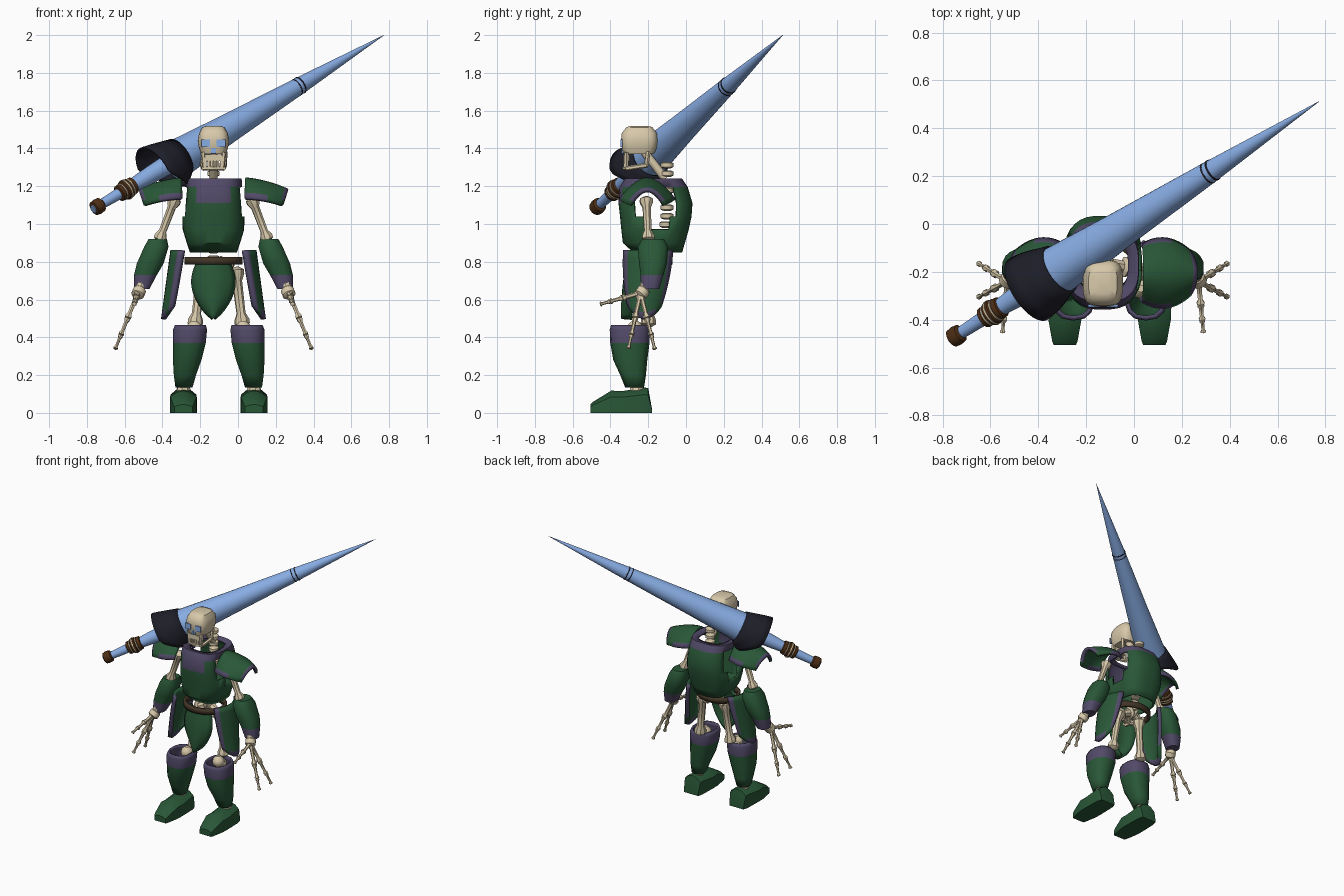
import bpy, bmesh, math
from mathutils import Vector as V

if "Cube" in bpy.data.objects:
    bpy.data.objects.remove(bpy.data.objects["Cube"])


def material(name, *rgb):
    m = bpy.data.materials.new(name)
    m.use_nodes = True
    m.diffuse_color = (*rgb, 1)
    m.node_tree.nodes["Principled BSDF"].inputs["Base Color"].default_value = (*rgb, 1)
    return m


GREEN = material("armour green", .022, .095, .038)
PURPLE = material("trim purple", .085, .068, .14)
BONE = material("bone", .68, .58, .4)
BLUE = material("lance blue", .25, .42, .78)
BLACK = material("guard black", .013, .013, .022)
BROWN = material("grip brown", .075, .028, .008)
LEATHER = material("belt leather", .055, .036, .02)
MID = -.13    # the upper body's plane of symmetry
HIPS = -.102  # the legs' plane of symmetry


def skin(bm, rings, cap=True, closed=True):
    """Bridge a list of vertex rings."""
    vs = [[bm.verts.new(p) for p in r] for r in rings]
    n = len(vs[0])
    for a, b in zip(vs, vs[1:]):
        for i in range(n if closed else n - 1):
            j = (i + 1) % n
            bm.faces.new((a[i], a[j], b[j], b[i]))
    if cap:
        bm.faces.new(vs[0])
        bm.faces.new(vs[-1])


def oval(x, y, z, rx, ry, n=16, power=2):
    def c(v):
        return math.copysign(abs(v) ** (2 / power), v)
    ang = [math.tau * (i + .5) / n for i in range(n)]
    return [V((x + rx * c(math.cos(a)), y + ry * c(math.sin(a)), z)) for a in ang]


def rod(bm, a, b, profile, n=10):
    """Lathe (t, radius) pairs along the line a to b."""
    a, b = V(a), V(b)
    q = (b - a).to_track_quat('Z', 'Y')
    skin(bm, [[a.lerp(b, t) + q @ p for p in oval(0, 0, 0, r, r, n)] for t, r in profile])


def bone(bm, a, b, r, n=8):
    rod(bm, a, b, [(-.06, r * .7), (0, r * 1.6), (.08, r * 1.6), (.2, r),
                   (.8, r * .9), (.92, r * 1.5), (1, r * 1.5), (1.05, r * .7)], n)


def box(bm, center, size):
    made = bmesh.ops.create_cube(bm, size=1)["verts"]
    for v in made:
        v.co = V(center) + V(s * c for s, c in zip(size, v.co))


def grid(bm, f, nu, nv):
    skin(bm, [[V(f(2 * i / nu - 1, j / nv)) for i in range(nu + 1)] for j in range(nv + 1)],
         cap=False, closed=False)


def finish(name, bm, mats, rule=None, mirror=False, thick=0, offset=-1, x=MID, angle=40):
    bmesh.ops.recalc_face_normals(bm, faces=bm.faces)
    if rule:
        for f in bm.faces:
            f.material_index = rule(f.calc_center_median())
    me = bpy.data.meshes.new(name)
    bm.to_mesh(me)
    bm.free()
    ob = bpy.data.objects.new(name, me)
    bpy.context.collection.objects.link(ob)
    ob.location.x = x
    for m in mats:
        me.materials.append(m)
    bpy.ops.object.select_all(action='DESELECT')
    ob.select_set(True)
    bpy.context.view_layer.objects.active = ob
    bpy.ops.object.shade_smooth_by_angle(angle=math.radians(angle))
    if thick:
        s = ob.modifiers.new("thickness", 'SOLIDIFY')
        s.thickness, s.offset = thick, offset
    if mirror:
        ob.modifiers.new("mirror", 'MIRROR')


# Skull
bm = bmesh.new()
skin(bm, [oval(0, y, z, rx, ry, 20, 3.4) for z, y, rx, ry in [
    (1.37, -.25, .066, .08), (1.40, -.248, .077, .092), (1.44, -.247, .084, .098),
    (1.48, -.247, .077, .094), (1.512, -.247, .06, .07), (1.52, -.247, .035, .045)]])
box(bm, (0, -.315, 1.35), (.09, .03, .035))
finish("skull", bm, [BONE])

bm = bmesh.new()
jaw = [(.062, -.2, 1.38), (.058, -.21, 1.31), (.052, -.31, 1.295), (0, -.325, 1.295)]
for a, b in zip(jaw, jaw[1:]):
    rod(bm, a, b, [(-.05, .013), (1.05, .013)], 6)
rod(bm, (.055, -.315, 1.38), (.048, -.315, 1.3), [(0, .014), (1, .011)], 6)
for i in range(3):
    box(bm, (.009 + .016 * i, -.325, 1.318), (.011, .012, .03))
finish("jaw", bm, [BONE], mirror=True)

bm = bmesh.new()
box(bm, (.04, -.342, 1.428), (.046, .009, .04))
box(bm, (.007, -.336, 1.388), (.013, .009, .03))
finish("eye_sockets", bm, [BLUE], mirror=True)

# Spine and pelvis
bm = bmesh.new()
for i in range(12):
    z = .8 + .045 * i
    y = -.1 - .07 * max(0, (1 - z) / .2)
    rod(bm, (0, y, z), (0, y, z + .034), [(0, .02), (.2, .034), (.8, .034), (1, .02)])
rod(bm, (0, -.11, 1.24), (0, -.22, 1.38), [(0, .022), (1, .022)])
finish("spine", bm, [BONE])

bm = bmesh.new()
bone(bm, (.01, -.17, .79), (.085, -.18, .755), .03)
bone(bm, (.0, -.22, .74), (.075, -.19, .74), .022)
finish("pelvis", bm, [BONE], mirror=True, x=-.12)

# Chest armour with open armholes and a purple collar
bm = bmesh.new()
skin(bm, [oval(0, (f + b) / 2, z, w, (b - f) / 2, 32, 2.8) for z, f, b, w in [
    (.85, -.28, -.02, .125), (.9, -.335, -.005, .142), (.97, -.343, .015, .163),
    (1.04, -.35, .03, .165), (1.11, -.358, .035, .16), (1.195, -.352, .01, .152),
    (1.24, -.325, -.02, .15), (1.235, -.285, -.06, .105)]], cap=False)
holes = [f for f in bm.faces if .97 < (c := f.calc_center_median()).z < 1.18
         and abs(c.x) > .12 and abs(c.y + .155) < (.06 if c.z < 1.04 else .11)]
bmesh.ops.delete(bm, geom=holes, context='FACES')
finish("chest_armour", bm, [GREEN, PURPLE], thick=.015, rule=lambda c: int(
    c.z > 1.195 or (c.z > 1.11 and abs(c.x) < .085 and c.y < -.2)))

# Shoulder plates: arches that fall away to the front, back and outside
bm = bmesh.new()
grid(bm, lambda u, v: (.168 + .225 * v - .03 * v * u * u,
                       -.205 + u * (.118 + .12 * v - .15 * v * v),
                       1.237 - .06 * v * v - .02 * v * (1 - v) - (.105 - .025 * v) * u * u), 14, 12)
finish("shoulder_plate", bm, [GREEN, PURPLE], mirror=True, thick=.02, offset=0, rule=lambda c: int(
    c.x > .365 or abs(c.y + .205) > .9 * (
        .118 + .12 * (c.x - .168) / .225 - .15 * ((c.x - .168) / .225) ** 2)))

# Arms
bm = bmesh.new()
bone(bm, (.205, -.21, 1.13), (.285, -.2, .92), .023)
bone(bm, (.3, -.18, .9), (.39, -.22, .66), .018)
finish("arm_bone", bm, [BONE], mirror=True)

bm = bmesh.new()
skin(bm, [oval(x, y, z, rx, ry, 12, 2.5) for z, x, y, rx, ry in [
    (.92, .295, -.175, .05, .06), (.88, .302, -.175, .066, .083), (.79, .335, -.175, .073, .075),
    (.73, .36, -.18, .062, .062), (.655, .38, -.19, .042, .05)]])
finish("forearm_armour", bm, [GREEN, PURPLE], mirror=True, rule=lambda c: int(c.z < .73))

# Hands: a palm with a thumb and two long fingers
bm = bmesh.new()
rod(bm, (.385, -.21, .665), (.405, -.25, .615), [(0, .018), (.3, .036), (.8, .036), (1, .018)])
for tip in [(.42, -.455, .575), (.52, -.305, .34), (.52, -.165, .335)]:
    a, b = V((.4, -.24, .635)), V(tip)
    for i, (s, e) in enumerate([(.05, .44), (.46, .74), (.76, .99)]):
        bone(bm, a.lerp(b, s), a.lerp(b, e), .0125 - .002 * i, 6)
finish("hand", bm, [BONE], mirror=True)

# Belt, hip plates and front skirt
bm = bmesh.new()
skin(bm, [oval(0, -.2, z, .155, .13, 24) for z in (.785, .825)], cap=False)
finish("belt", bm, [LEATHER], thick=.02)

bm = bmesh.new()
grid(bm, lambda u, v: (.215 + .05 * v - .055 * u * u, -.2 - .02 * v + u * .125 * (1 - .35 * v * v),
                       .86 - .365 * v + .07 * u * u * v), 10, 10)
finish("hip_plate", bm, [GREEN, PURPLE], mirror=True, thick=.026, offset=0, rule=lambda c: int(
    abs(c.y + .2 + .02 * (.86 - c.z) / .36) > .105 - .045 * ((.86 - c.z) / .36) ** 2 or c.z < .545))

bm = bmesh.new()
grid(bm, lambda u, v: (u * (.002 + .11 * math.sin(math.pi * (.2 + .8 * v)) ** .8),
                       -.335 + .05 * u * u + .03 * (1 - v) ** 2, .81 - .31 * v), 8, 12)
finish("front_skirt", bm, [GREEN], thick=.02, offset=0)

# Legs
bm = bmesh.new()
bone(bm, (.09, -.18, .755), (.125, -.2, .47), .027)
bone(bm, (.135, -.25, .44), (.19, -.26, .1), .025)
rod(bm, (.13, -.27, .405), (.13, -.27, .487), [(0, .015), (.25, .038), (.5, .043), (.75, .038), (1, .015)])
finish("leg_bone", bm, [BONE], mirror=True, x=HIPS)

bm = bmesh.new()
skin(bm, [oval(x, y, z, rx, ry, 14, 2.5) for z, x, y, rx, ry in [
    (.465, .15, -.297, .084, .1), (.44, .152, -.297, .092, .107), (.37, .155, -.297, .088, .104),
    (.28, .167, -.295, .077, .09), (.2, .179, -.28, .06, .068),
    (.135, .184, -.272, .046, .05)]], cap=False)
finish("greave", bm, [GREEN, PURPLE], mirror=True, thick=.014, x=HIPS, rule=lambda c: int(c.z > .37))

bm = bmesh.new()
skin(bm, [[V((.187 + w * a, y, h * b)) for a, b in
           [(-1, 0), (-1, .72), (-.5, .93), (0, 1), (.5, .93), (1, .72), (1, 0)]]
          for y, w, h in [(-.505, .047, .045), (-.49, .053, .06), (-.395, .07, .118),
                          (-.34, .071, .115), (-.22, .068, .135), (-.2, .064, .13), (-.18, .058, .02)]])
finish("boot", bm, [GREEN], mirror=True, x=HIPS)

# Lance, lathed along its slanting axis
BUTT, TIP = V((-.747, -.47, 1.09)), V((.773, .512, 2.0))


def lance_part(name, mat, profile, n=24):
    b = bmesh.new()
    rod(b, BUTT, TIP, profile, n)
    finish(name, b, [mat], x=0)


lance_part("lance_cone", BLUE, [(.26, .03), (.265, .106), (.46, .077), (.705, .046), (1, .001)])
lance_part("lance_handle", BLUE, [(-.013, .024), (.1, .032), (.17, .045), (.27, .055)])
lance_part("pommel", BROWN, [(-.011, .03), (-.009, .038), (.002, .042), (.014, .039), (.018, .028)])
lance_part("grip", BROWN, [(.075, .03), (.078, .044), (.086, .046), (.09, .038), (.094, .052),
                           (.108, .054), (.112, .04), (.116, .048), (.126, .046), (.13, .03)])
for i, (t, r) in enumerate([(.089, .046), (.101, .0565), (.113, .05)]):
    lance_part(f"grip_ring_{i + 1}", BONE, [(t - .0017, r), (t + .0017, r)])
for i, t in enumerate([.695, .708]):
    lance_part(f"lance_band_{i + 1}", BLACK, [(t - .0018, .0485), (t + .0018, .048)])

# Hollow hand guard, its rim cut back underneath
axis = TIP - BUTT
turn = axis.to_track_quat('Z', 'Y')
down = (V((0, 0, -1)) + axis * (axis.z / axis.length_squared)).normalized()
bm = bmesh.new()
rings = []
for t, r in [(.2, .147), (.225, .137), (.255, .122), (.287, .106)]:
    ring = []
    for p in oval(0, 0, 0, r, r, 28):
        p = turn @ p
        cut = max(0, p.normalized().dot(down)) * .065 * (.287 - t) / .087
        ring.append(BUTT + axis * (t + cut) + p)
    rings.append(ring)
skin(bm, rings, cap=False)
finish("hand_guard", bm, [BLACK], x=0, thick=.009, offset=0)
